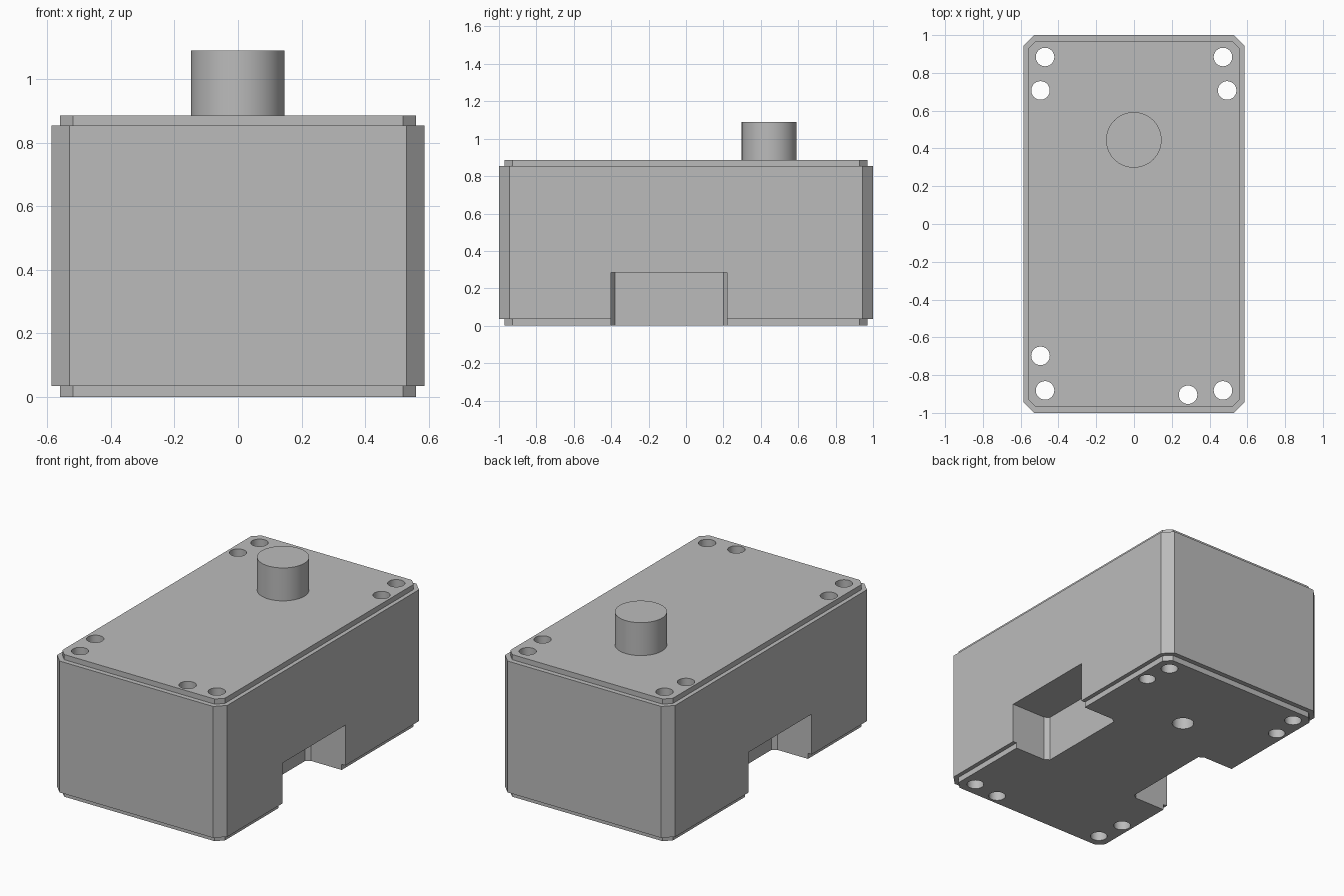
import bpy, bmesh, math

cube = bpy.data.objects.get("Cube")
if cube:
    bpy.data.objects.remove(cube, do_unlink=True)

grey = bpy.data.materials.new("plain_grey")
grey.use_nodes = True
grey.diffuse_color = (0.5, 0.5, 0.5, 1)
grey.node_tree.nodes["Principled BSDF"].inputs["Base Color"].default_value = (0.5, 0.5, 0.5, 1)


def loft(name, rings):
    """Solid skinned through equal-sized rings of (x, y, z) points, capped at both ends."""
    bm = bmesh.new()
    loops = [[bm.verts.new(p) for p in ring] for ring in rings]
    for a, b in zip(loops, loops[1:]):
        for i in range(len(a)):
            j = (i + 1) % len(a)
            bm.faces.new((a[i], a[j], b[j], b[i]))
    bm.faces.new(loops[0])
    bm.faces.new(loops[-1])
    bmesh.ops.recalc_face_normals(bm, faces=bm.faces)
    mesh = bpy.data.meshes.new(name)
    bm.to_mesh(mesh)
    bm.free()
    mesh.materials.append(grey)
    obj = bpy.data.objects.new(name, mesh)
    bpy.context.collection.objects.link(obj)
    return obj


def octagon(x, y, c, z):
    """Rectangle with chamfered corners."""
    return [(x - c, -y, z), (x, c - y, z), (x, y - c, z), (x - c, y, z),
            (c - x, y, z), (-x, y - c, z), (-x, c - y, z), (c - x, -y, z)]


def cylinder(name, x, y, r, z0, z1, n=64):
    angles = [math.tau * i / n for i in range(n)]
    return loft(name, [[(x + r * math.cos(a), y + r * math.sin(a), z) for a in angles]
                       for z in (z0, z1)])


# Enclosure with a stepped rim at top and bottom
rim, wall = (0.56, 0.97, 0.042), (0.586, 1.0, 0.057)
case = loft("enclosure", [octagon(*size, z) for size, z in (
    (rim, 0), (rim, 0.035), (wall, 0.035), (wall, 0.853), (rim, 0.853), (rim, 0.885))])

# Side notches with chamfered inner corners
cutters = []
for s in (-1, 1):
    outline = [(0.8, -0.4), (0.35, -0.4), (0.322, -0.38),
               (0.322, 0.2), (0.35, 0.22), (0.8, 0.22)]
    cutters.append(loft("notch_cutter", [[(s * x, y, z) for x, y in outline]
                                         for z in (-0.1, 0.286)]))

# Through holes near the corners
holes = [(s * 0.471, y) for s in (-1, 1) for y in (-0.881, 0.884)]
holes += [(-0.495, 0.707), (0.493, 0.707), (-0.495, -0.698), (0.286, -0.904)]
for x, y in holes:
    cutters.append(cylinder("hole_cutter", x, y, 0.049, -0.1, 1.0))

# Shaft hole under the knob
cutters.append(cylinder("shaft_cutter", 0, 0.445, 0.063, -0.1, 1.0))

for cutter in cutters:
    cutter.hide_render = True
    mod = case.modifiers.new("cut", "BOOLEAN")
    mod.operation = "DIFFERENCE"
    mod.solver = "EXACT"
    mod.object = cutter

# Bake the cuts, then drop the cutters
graph = bpy.context.evaluated_depsgraph_get()
baked = bpy.data.meshes.new_from_object(case.evaluated_get(graph))
case.modifiers.clear()
case.data = baked
for cutter in cutters:
    bpy.data.objects.remove(cutter, do_unlink=True)

# Knob
knob = cylinder("knob", -0.001, 0.445, 0.147, 0.885, 1.09)

bpy.ops.object.select_all(action="DESELECT")
for obj in (case, knob):
    obj.select_set(True)
bpy.context.view_layer.objects.active = case
bpy.ops.object.shade_smooth_by_angle(angle=math.radians(30))
